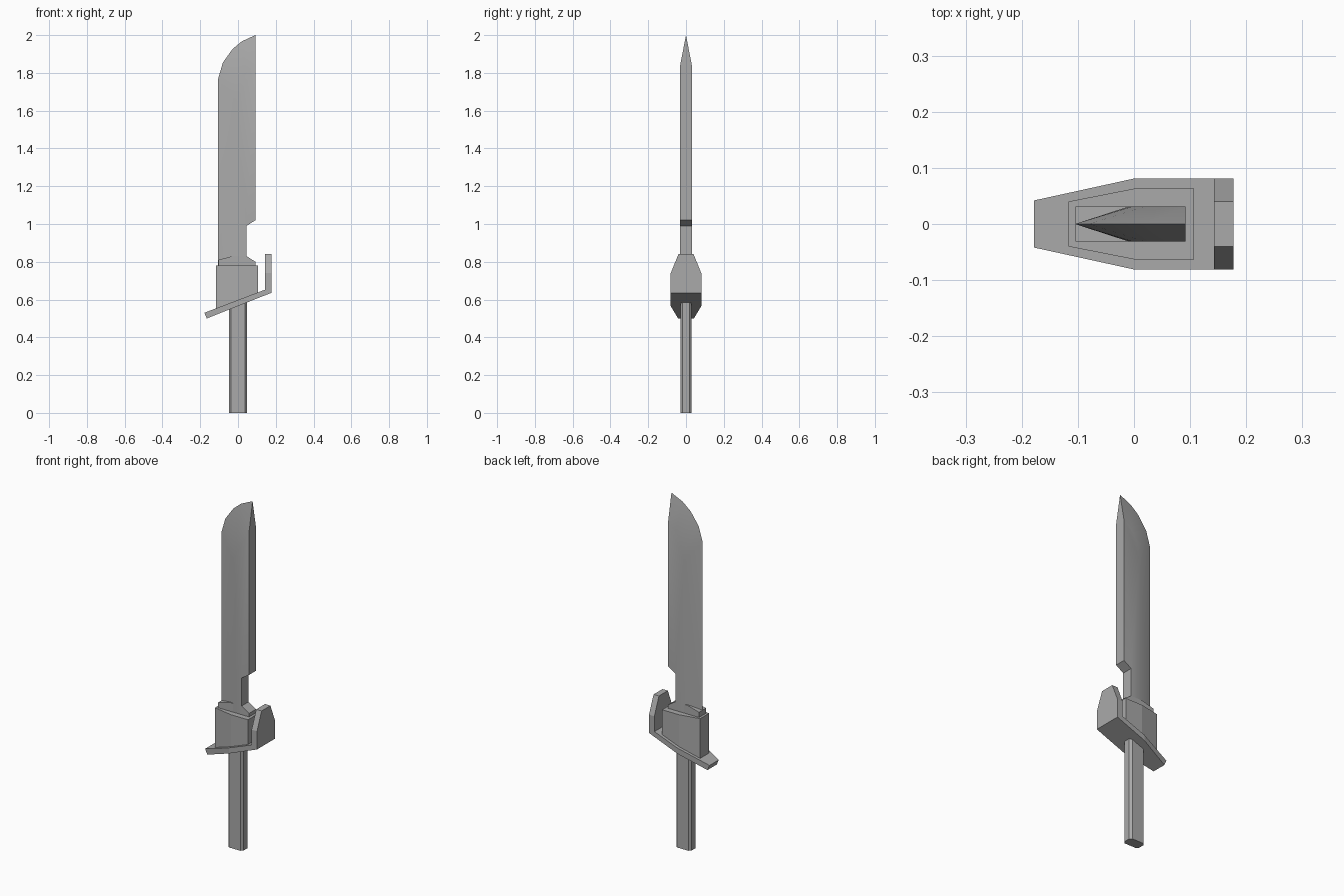
import bpy, bmesh, math

cube = bpy.data.objects.get("Cube")
if cube:
    bpy.data.objects.remove(cube, do_unlink=True)

GREY = (0.4, 0.4, 0.4, 1)
mat = bpy.data.materials.new("steel grey")
mat.use_nodes = True
mat.diffuse_color = GREY
bsdf = next(n for n in mat.node_tree.nodes if n.type == 'BSDF_PRINCIPLED')
bsdf.inputs["Base Color"].default_value = GREY


def finish(name, bm, smooth=False):
    bmesh.ops.remove_doubles(bm, verts=bm.verts, dist=1e-5)
    bmesh.ops.recalc_face_normals(bm, faces=bm.faces)
    mesh = bpy.data.meshes.new(name)
    bm.to_mesh(mesh)
    bm.free()
    mesh.materials.append(mat)
    ob = bpy.data.objects.new(name, mesh)
    bpy.context.collection.objects.link(ob)
    if smooth:
        bpy.ops.object.select_all(action='DESELECT')
        ob.select_set(True)
        bpy.context.view_layer.objects.active = ob
        bpy.ops.object.shade_smooth_by_angle(angle=math.radians(30))
    return ob


def loft(name, ring_a, ring_b, smooth=False):
    """Closed solid joining two rings of equal length."""
    bm = bmesh.new()
    a = [bm.verts.new(p) for p in ring_a]
    b = [bm.verts.new(p) for p in ring_b]
    bm.faces.new(a)
    bm.faces.new(b)
    n = len(a)
    for i in range(n):
        j = (i + 1) % n
        bm.faces.new((a[i], a[j], b[j], b[i]))
    return finish(name, bm, smooth)


def slab(name, profile, half):
    """Side profile in x, z extruded symmetrically along y."""
    return loft(name, [(x, -half, z) for x, z in profile],
                [(x, half, z) for x, z in profile])


def plan(front, mid, back, tip_half, half, z):
    """Plan outline that narrows towards -x, at height z(x)."""
    pts = [(front, -tip_half), (mid, -half), (back, -half),
           (back, half), (mid, half), (front, tip_half)]
    return [(x, y, z(x)) for x, y in pts]


# Handle: flat bar with chamfered corners
w, d, c = 0.048, 0.03, 0.012
outline = [(-w, -d + c), (-w + c, -d), (w - c, -d), (w, -d + c),
           (w, d - c), (w - c, d), (-w + c, d), (-w, d - c)]
loft("handle", [(x, y, 0) for x, y in outline],
     [(x, y, 0.59) for x, y in outline], True)


# Slanted guard plate with a mitred end
def under(x):
    return 0.5 + (x + 0.165) * 0.397


def over(x):
    return 0.53 + (x + 0.178) * 0.381


loft("guard_plate", plan(-0.165, 0, 0.177, 0.042, 0.081, under),
     plan(-0.178, 0, 0.143, 0.042, 0.081, over))

# Upright knuckle plate with clipped top corners
shape = [(-0.081, 0), (-0.081, 0.74), (-0.04, 0.84),
         (0.04, 0.84), (0.081, 0.74), (0.081, 0)]
loft("knuckle_plate", [(0.143, y, z or over(0.143)) for y, z in shape],
     [(0.177, y, z or under(0.177)) for y, z in shape])

# Tapered body above the guard
loft("guard_body", plan(-0.117, 0, 0.107, 0.04, 0.063, lambda x: over(x) - 0.01),
     plan(-0.117, 0, 0.107, 0.04, 0.063, lambda x: 0.78))

# Collar at the blade root
slab("blade_collar", [(-0.104, 0.77), (0.092, 0.77), (0.092, 0.80),
                      (0.045, 0.83), (-0.03, 0.83), (-0.104, 0.81)], 0.031)

# Blade: flat cheeks, bevels running to the cutting edge, notched spine
T = 0.031
edge = [(-0.105, 0.77), (-0.105, 1.77), (-0.08, 1.855),
        (-0.03, 1.925), (0.02, 1.967), (0.092, 2.0)]
ridge = [(-0.01, 0.77), (-0.01, 1.65), (-0.004, 1.71),
         (0.018, 1.765), (0.045, 1.8), (0.092, 1.84)]
spine = [(0.092, 1.02), (0.045, 0.99), (0.045, 0.77)]
bm = bmesh.new()
edge_v = [bm.verts.new((x, 0, z)) for x, z in edge]
sides = []
for s in (-1, 1):
    r = [bm.verts.new((x, s * T, z)) for x, z in ridge]
    k = [bm.verts.new((x, s * T, z)) for x, z in spine]
    bm.faces.new(r + k)
    for i in range(len(edge) - 1):
        bm.faces.new((edge_v[i], edge_v[i + 1], r[i + 1], r[i]))
    sides.append((r, k))
(ra, ka), (rb, kb) = sides
bm.faces.new((ra[-1], edge_v[-1], rb[-1]))
back_a, back_b = [ra[-1]] + ka, [rb[-1]] + kb
for i in range(len(spine)):
    bm.faces.new((back_a[i], back_a[i + 1], back_b[i + 1], back_b[i]))
bm.faces.new((edge_v[0], ra[0], ka[-1], kb[-1], rb[0]))
finish("blade", bm, True)
